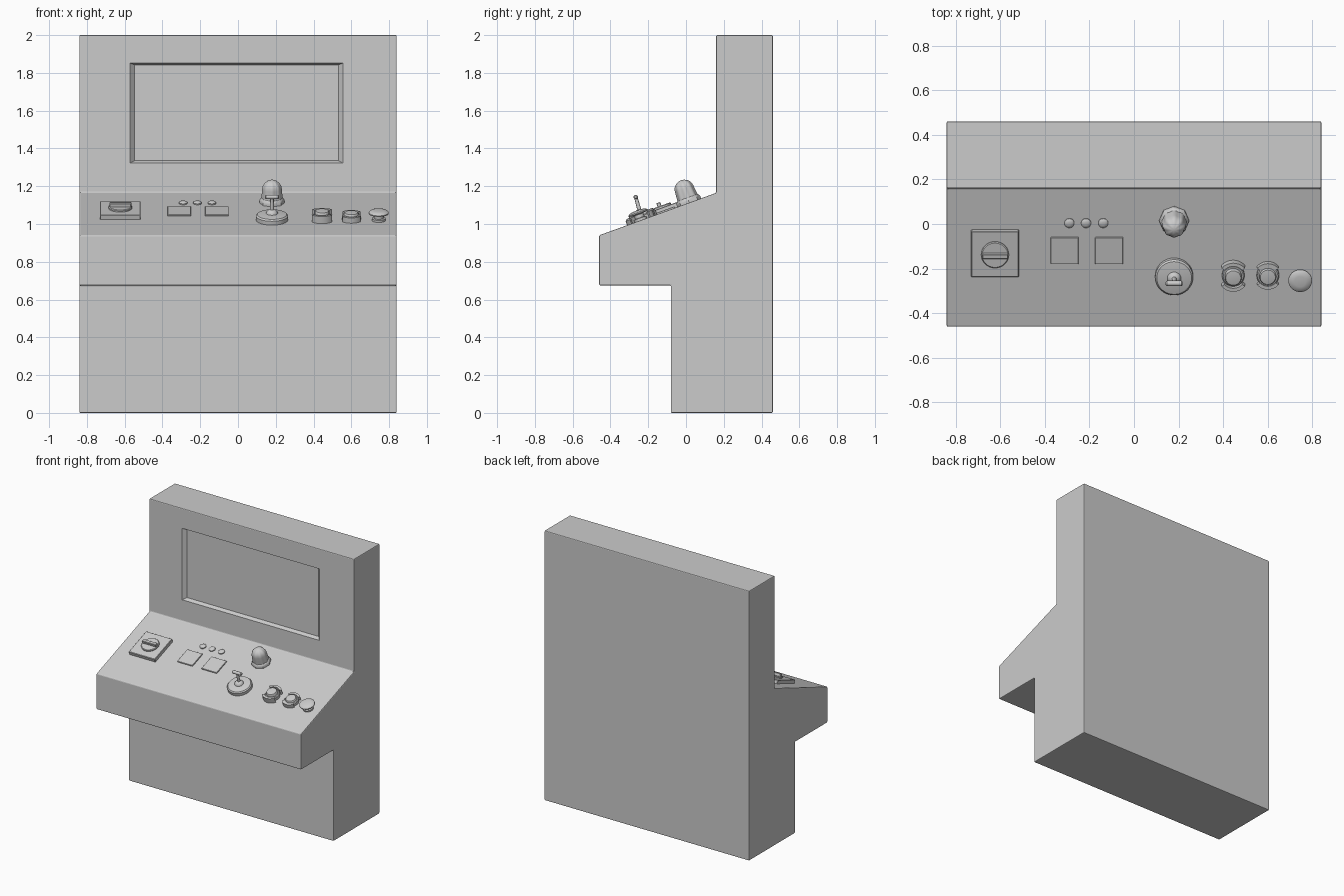
import bpy, bmesh
from math import sin, cos, pi, atan2, radians
from mathutils import Matrix

if "Cube" in bpy.data.objects:
    bpy.data.objects.remove(bpy.data.objects["Cube"])

# side profile of the cabinet as (y, z)
PROFILE = [(-0.08, 0), (0.46, 0), (0.46, 2), (0.16, 2), (0.16, 1.165),
           (-0.46, 0.94), (-0.46, 0.675), (-0.08, 0.675)]
HALF_W = 0.84
SLOPE = atan2(0.225, 0.62)


def on_panel(x, y):
    """Matrix whose z axis is the normal of the sloped panel at (x, y)."""
    z = 0.94 + (y + 0.46) * 0.225 / 0.62
    return Matrix.Translation((x, y, z)) @ Matrix.Rotation(SLOPE, 4, 'X')


def finish(name, bm, mat=None, smooth=True):
    bmesh.ops.recalc_face_normals(bm, faces=bm.faces)
    me = bpy.data.meshes.new(name)
    bm.to_mesh(me)
    bm.free()
    ob = bpy.data.objects.new(name, me)
    bpy.context.collection.objects.link(ob)
    if mat:
        ob.matrix_world = mat
    if smooth:
        bpy.ops.object.select_all(action='DESELECT')
        ob.select_set(True)
        bpy.context.view_layer.objects.active = ob
        bpy.ops.object.shade_smooth_by_angle(angle=radians(35))
    return ob


def loft(name, rings, mat=None, smooth=True):
    """Skin a list of equal closed rings and cap both ends."""
    bm = bmesh.new()
    loops = [[bm.verts.new(p) for p in r] for r in rings]
    n = len(loops[0])
    for a, b in zip(loops, loops[1:]):
        for i in range(n):
            j = (i + 1) % n
            bm.faces.new((a[i], a[j], b[j], b[i]))
    bm.faces.new(loops[0])
    bm.faces.new(loops[-1])
    return finish(name, bm, mat, smooth)


def lathe(name, mat, prof, segs=32, lobe=0.0):
    """Turned part from (radius, height) pairs, with eight optional ribs."""
    rings = []
    for r, h in prof:
        ring = []
        for i in range(segs):
            t = 2 * pi * i / segs
            rr = r * (1 + lobe * cos(8 * t))
            ring.append((rr * cos(t), rr * sin(t), h))
        rings.append(ring)
    return loft(name, rings, mat)


def block(name, mat, sx, sy, z0, z1, bevel=0.003):
    c = [(-sx / 2, -sy / 2), (sx / 2, -sy / 2), (sx / 2, sy / 2), (-sx / 2, sy / 2)]
    ob = loft(name, [[(x, y, z) for x, y in c] for z in (z0, z1)], mat, False)
    m = ob.modifiers.new("bevel", 'BEVEL')
    m.width, m.segments = bevel, 1
    return ob


def arc_guard(name, mat, mid, r0, r1, h):
    """Curved wall on one side of a button."""
    angs = [mid + radians(-50 + 10 * i) for i in range(11)]
    ring = [(r1 * cos(a), r1 * sin(a)) for a in angs]
    ring += [(r0 * cos(a), r0 * sin(a)) for a in reversed(angs)]
    return loft(name, [[(x, y, z) for x, y in ring] for z in (-0.005, h)], mat)


# cabinet body
body = loft("cabinet_body", [[(x, y, z) for y, z in PROFILE] for x in (-HALF_W, HALF_W)],
            smooth=False)
bev = body.modifiers.new("bevel", 'BEVEL')
bev.width, bev.segments = 0.006, 2

# recessed screen with sloping sides
def screen_ring(y, x0, x1, z0, z1):
    return [(x0, y, z0), (x1, y, z0), (x1, y, z1), (x0, y, z1)]

cutter = loft("screen_cutter", [screen_ring(0.13, -0.572, 0.556, 1.322, 1.852),
                                screen_ring(0.16, -0.572, 0.556, 1.322, 1.852),
                                screen_ring(0.185, -0.547, 0.532, 1.335, 1.842)], smooth=False)
cutter.hide_render = True
cutter.hide_viewport = True
cut = body.modifiers.new("screen_recess", 'BOOLEAN')
cut.operation, cut.object, cut.solver = 'DIFFERENCE', cutter, 'EXACT'

# rotary switch on a square plate
m = on_panel(-0.623, -0.128)
block("switch_plate", m, 0.214, 0.218, -0.005, 0.025)
lathe("switch_dial", m, [(0.062, 0.02), (0.062, 0.032), (0.058, 0.036)])
block("switch_grip", m, 0.116, 0.022, 0.03, 0.056)

# square buttons and indicator lamps
for i, x in enumerate((-0.311, -0.112)):
    block(f"square_button_{i+1}", on_panel(x, -0.118), 0.125, 0.127, -0.005, 0.008, 0.002)
for i, x in enumerate((-0.29, -0.215, -0.138)):
    lathe(f"indicator_lamp_{i+1}", on_panel(x, 0.005),
          [(0.022, -0.005), (0.022, 0.006), (0.016, 0.011), (0.007, 0.013)], 20)

# joystick: dished base, ball and T-shaped handle
m = on_panel(0.18, -0.232)
lathe("joystick_base", m, [(0.085, -0.005), (0.085, 0.022), (0.078, 0.03), (0.04, 0.036)], 40)
lathe("joystick_ball", m, [(0.032, 0.03), (0.03, 0.042), (0.022, 0.052), (0.01, 0.057)], 20)
tilt = m @ Matrix.Rotation(radians(-4), 4, 'X')
lathe("joystick_lever", tilt, [(0.011, 0.04), (0.009, 0.125)], 12)
bar = tilt @ Matrix.Translation((0, 0, 0.125)) @ Matrix.Rotation(pi / 2, 4, 'Y')
lathe("joystick_handle", bar, [(0.007, -0.038), (0.012, -0.033), (0.012, 0.033), (0.007, 0.038)], 14)

# ribbed beacon
m = on_panel(0.18, 0.017)
lathe("beacon_base", m, [(0.067, -0.005), (0.067, 0.012), (0.062, 0.022), (0.055, 0.03)], 8)
dome = [(0.055, 0.02), (0.052, 0.055)]
dome += [(0.05 * cos(a), 0.078 + 0.048 * sin(a))
         for a in (radians(d) for d in (0, 18, 36, 54, 72, 85))]
lathe("beacon_dome", m, dome, 64, 0.035)

# guarded push buttons
for i, (x, r, h) in enumerate(((0.445, 0.068, 0.058), (0.6, 0.062, 0.048))):
    m = on_panel(x, -0.226)
    lathe(f"push_button_collar_{i+1}", m, [(0.05, -0.005), (0.05, 0.02), (0.045, 0.024)])
    lathe(f"push_button_{i+1}", m, [(0.038, 0.02), (0.038, h - 0.016), (0.034, h - 0.01), (0.018, h - 0.008)])
    for side, a in (("back", pi / 2), ("front", -pi / 2)):
        arc_guard(f"button_guard_{side}_{i+1}", m, a, r - 0.016, r, h - 0.018)

# mushroom button
lathe("mushroom_button", on_panel(0.745, -0.24),
      [(0.036, -0.005), (0.036, 0.012), (0.026, 0.014), (0.026, 0.032), (0.053, 0.038),
       (0.053, 0.044), (0.045, 0.051), (0.025, 0.055)])
